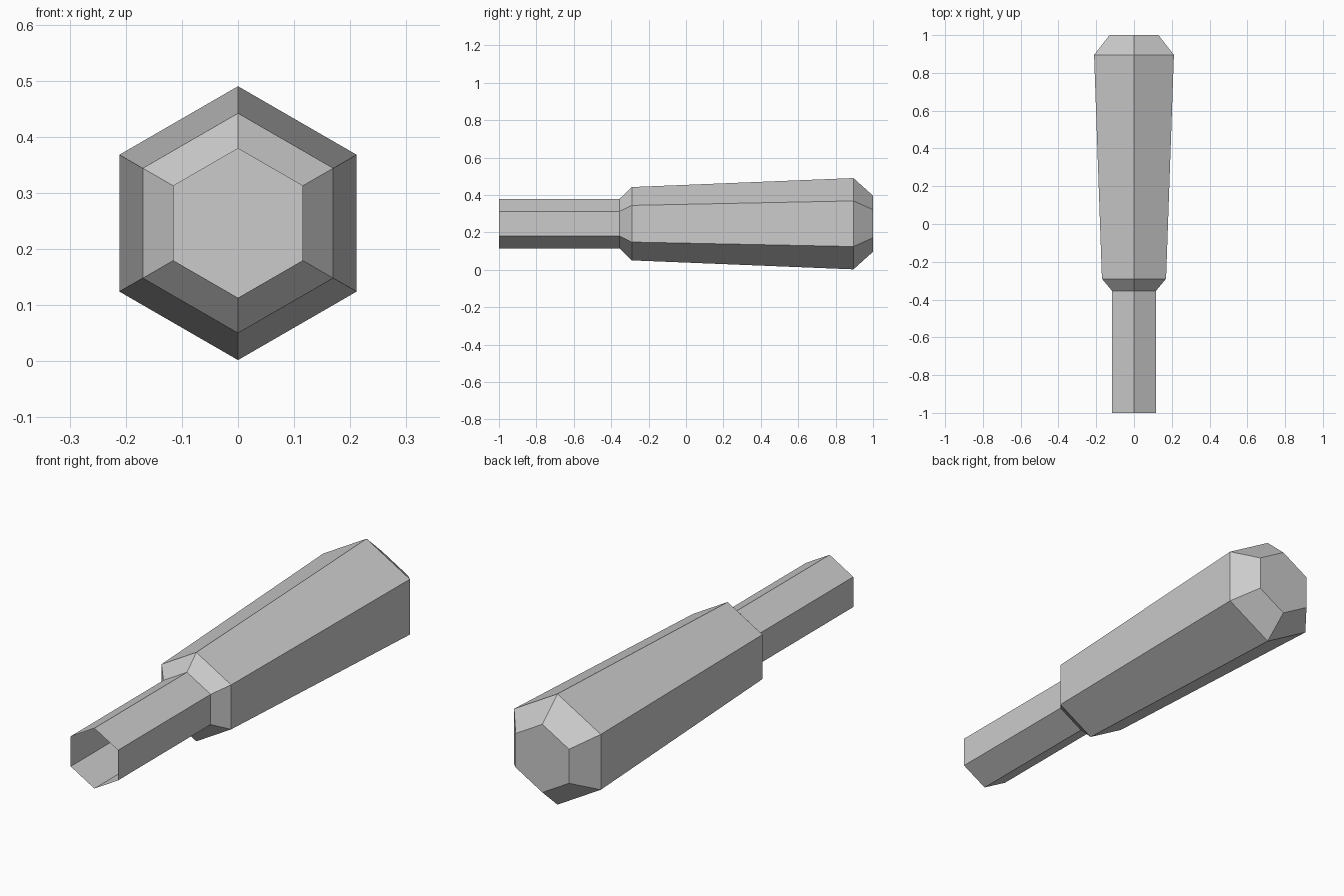
import bpy, bmesh
from math import sin, cos, tau

cube = bpy.data.objects.get("Cube")
if cube:
    bpy.data.objects.remove(cube, do_unlink=True)

SIDES = 6
AXIS_Z = 0.246

# One plain grey for the whole model
grey = bpy.data.materials.new("light_grey")
grey.use_nodes = True
grey.diffuse_color = (0.6, 0.6, 0.6, 1)
grey.node_tree.nodes["Principled BSDF"].inputs["Base Color"].default_value = (0.6, 0.6, 0.6, 1)

# Profile from the open front end to the closed back: (y, radius)
profile = [
    (-1.0, 0.133),    # open end of the shaft
    (-0.355, 0.133),  # shaft meets shoulder
    (-0.29, 0.196),   # shoulder meets grip
    (0.895, 0.244),   # widest part of the grip
    (1.0, 0.15),      # chamfered butt
]


def hexagon(bm, y, radius):
    """Ring of vertices around the y axis with a corner pointing up."""
    return [bm.verts.new((radius * sin(tau * i / SIDES), y,
                          AXIS_Z + radius * cos(tau * i / SIDES)))
            for i in range(SIDES)]


# Hollow six-sided handle: rings bridged along the profile, capped at the back
bm = bmesh.new()
rings = [hexagon(bm, y, r) for y, r in profile]
for a, b in zip(rings, rings[1:]):
    for i in range(SIDES):
        j = (i + 1) % SIDES
        bm.faces.new((a[i], b[i], b[j], a[j]))
bm.faces.new(rings[-1])
bmesh.ops.recalc_face_normals(bm, faces=bm.faces)

# Keep the butt cap facing backwards, and so the whole shell facing out
bm.normal_update()
cap = max(bm.faces, key=lambda f: f.calc_center_median().y)
if cap.normal.y < 0:
    bmesh.ops.reverse_faces(bm, faces=bm.faces)

mesh = bpy.data.meshes.new("hex_handle")
bm.to_mesh(mesh)
bm.free()
mesh.materials.append(grey)
handle = bpy.data.objects.new("hex_handle", mesh)
bpy.context.collection.objects.link(handle)
